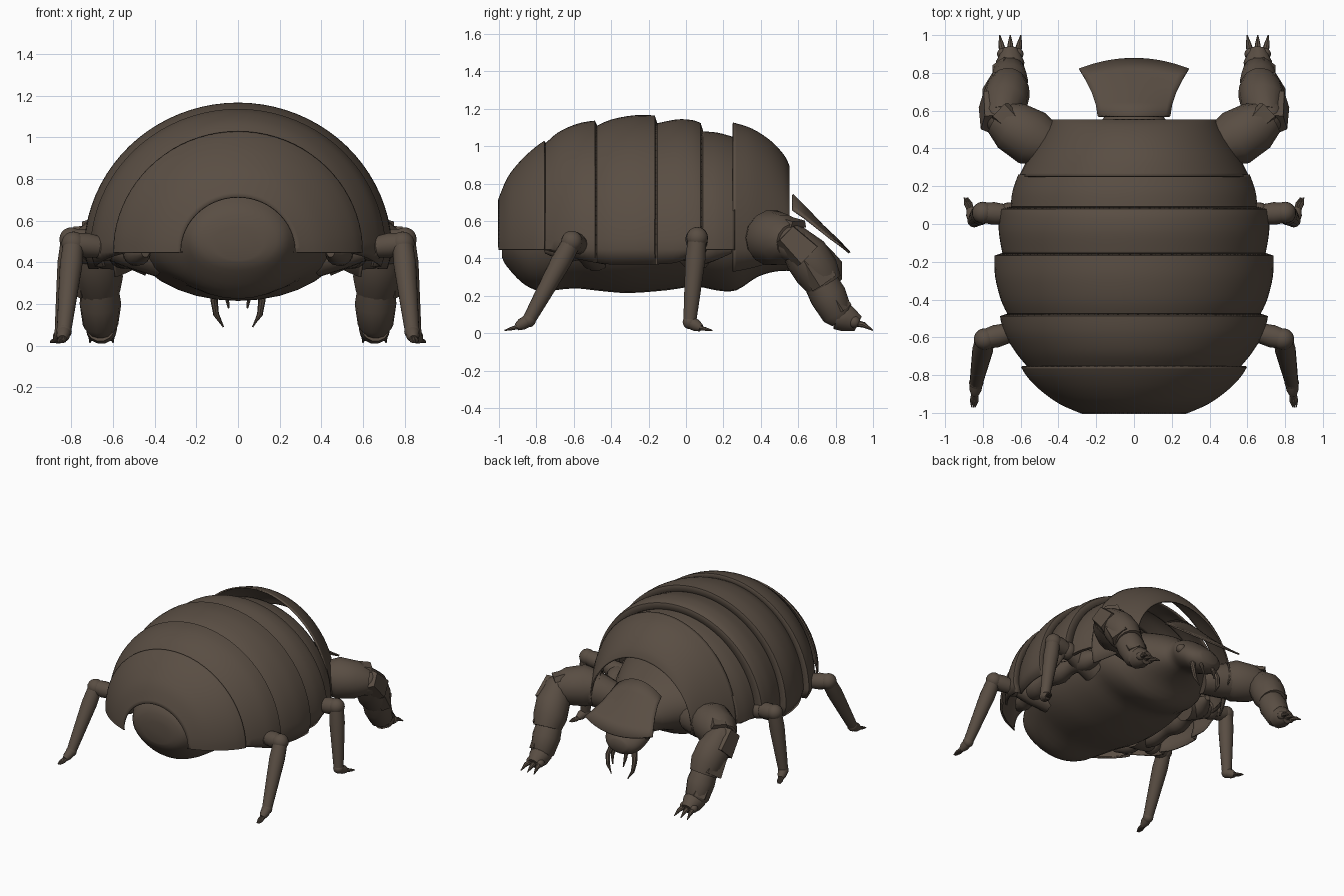
import bpy, bmesh, math
from mathutils import Vector

if "Cube" in bpy.data.objects:
    bpy.data.objects.remove(bpy.data.objects["Cube"])

brown = bpy.data.materials.new("dark_brown_chitin")
brown.use_nodes = True
color = (0.1, 0.075, 0.056, 1)
brown.diffuse_color = color
brown.node_tree.nodes["Principled BSDF"].inputs["Base Color"].default_value = color


def loft(name, rings, closed=True, thickness=0, angle=40):
    """Skin a list of point rings; closed rings are capped."""
    bm = bmesh.new()
    rows = [[bm.verts.new(p) for p in ring] for ring in rings]
    n = len(rows[0])
    for a, b in zip(rows, rows[1:]):
        for i in range(n if closed else n - 1):
            j = (i + 1) % n
            bm.faces.new((a[i], a[j], b[j], b[i]))
    if closed:
        bm.faces.new(rows[0][::-1])
        bm.faces.new(rows[-1])
    bmesh.ops.recalc_face_normals(bm, faces=bm.faces)
    mesh = bpy.data.meshes.new(name)
    bm.to_mesh(mesh)
    bm.free()
    mesh.materials.append(brown)
    obj = bpy.data.objects.new(name, mesh)
    bpy.context.collection.objects.link(obj)
    if thickness:
        solid = obj.modifiers.new("thickness", "SOLIDIFY")
        solid.thickness = thickness
        solid.offset = 0
    bpy.ops.object.select_all(action="DESELECT")
    obj.select_set(True)
    bpy.context.view_layer.objects.active = obj
    bpy.ops.object.shade_smooth_by_angle(angle=math.radians(angle))


def smooth_stations(stations, steps=4):
    """Catmull-Rom curve through a list of equal-length tuples."""
    s = [stations[0]] + stations + [stations[-1]]
    out = []
    for p, a, b, q in zip(s, s[1:], s[2:], s[3:]):
        for t in [k / steps for k in range(steps)]:
            out.append([.5 * (2 * v1 + (v2 - v0) * t + (2 * v0 - 5 * v1 + 4 * v2 - v3) * t ** 2
                              + (3 * v1 - v0 - 3 * v2 + v3) * t ** 3)
                        for v0, v1, v2, v3 in zip(p, a, b, q)])
    return out + [stations[-1]]


def tube(name, path, radii, sides=14):
    """Round limb swept along a path with a radius at each point."""
    pts = [Vector(p) for p in path]
    rings = []
    for i, p in enumerate(pts):
        d = (pts[min(i + 1, len(pts) - 1)] - pts[max(i - 1, 0)]).normalized()
        side = d.cross(Vector((0, 0, 1)) if abs(d.z) < 0.9 else Vector((0, 1, 0))).normalized()
        up = side.cross(d)
        rings.append([p + radii[i] * (math.cos(t) * side + math.sin(t) * up)
                      for t in [2 * math.pi * k / sides for k in range(sides)]])
    loft(name, rings)


def ball(name, center, radius):
    bpy.ops.mesh.primitive_uv_sphere_add(segments=18, ring_count=10, radius=radius, location=center)
    obj = bpy.context.object
    obj.name = name
    obj.data.materials.append(brown)
    bpy.ops.object.shade_smooth()


def armour(name, start, end, outward, width, depth):
    """Flared armour block lying on the outside of a limb."""
    a, b = Vector(start), Vector(end)
    d = (b - a).normalized()
    out = Vector(outward)
    out = (out - out.dot(d) * d).normalized()
    side = d.cross(out)
    rings = []
    for p, w, h in ((a, width * 0.8, depth * 0.75), (b, width, depth)):
        rings.append([p + side * u * w + out * v * h
                      for u, v in ((-1, -0.3), (-0.75, 1), (0.75, 1), (1, -0.3))])
    loft(name, rings, angle=20)


# Overlapping back shells: each station is y, half width, top z, bottom z
BASE, STEPS = 0.45, 40
shells = {
    "rear_shell": [(-1, .275, .712, .45), (-.95, .39, .83, .45), (-.88, .49, .92, .45),
                   (-.81, .56, .985, .45), (-.755, .595, 1.025, .45)],
    "hind_shell": [(-.76, .555, 1.0, .45), (-.68, .62, 1.07, .43), (-.58, .68, 1.115, .40),
                   (-.49, .705, 1.132, .38)],
    "broad_shell": [(-.485, .66, 1.1, .38), (-.4, .70, 1.137, .37), (-.28, .73, 1.16, .37),
                    (-.17, .735, 1.16, .37)],
    "middle_shell": [(-.165, .69, 1.115, .37), (-.05, .71, 1.138, .38), (.03, .71, 1.135, .42),
                     (.075, .705, 1.12, .45)],
    "fore_shell": [(.08, .65, 1.075, .45), (.17, .64, 1.067, .45), (.26, .61, 1.042, .45)],
    "collar_shell": [(.25, .605, 1.122, .33), (.35, .555, 1.09, .35), (.45, .495, 1.025, .38),
                     (.52, .45, .95, .41), (.55, .43, .89, .43)],
}
# The front rims of these shells turn in to meet the next shell
lips = {"hind_shell": (-.478, .665, 1.105, .38), "broad_shell": (-.158, .695, 1.12, .37),
        "middle_shell": (.087, .655, 1.08, .45)}
for name, stations in shells.items():
    rings = []
    for y, w, top, low in smooth_stations(stations) + ([lips[name]] if name in lips else []):
        arc = [(w * math.cos(t), y, BASE + (top - BASE) * math.sin(t))
               for t in [math.pi * k / STEPS for k in range(STEPS + 1)]]
        rings.append([(w * .97, y, low - .001)] + arc + [(-w * .97, y, low - .001)])
    loft(name, rings, closed=False, thickness=0.01)

# Soft body, neck and snout: y, half width, bottom z, top z
body = [(-.985, .12, .41, .57), (-.96, .22, .36, .66), (-.87, .29, .265, .75), (-.77, .35, .225, .80),
        (-.6, .46, .24, .85), (-.45, .51, .225, .85), (-.3, .52, .215, .85), (-.1, .51, .23, .85),
        (.05, .48, .25, .82), (.17, .45, .228, .78), (.27, .41, .23, .75), (.38, .34, .30, .70),
        (.48, .24, .33, .65), (.57, .155, .33, .58), (.66, .17, .29, .54), (.74, .16, .255, .48),
        (.80, .125, .26, .42), (.835, .07, .29, .38)]
loft("body_and_head", [[(w * math.cos(t), y, (lo + hi) / 2 + (hi - lo) / 2 * math.sin(t))
                        for t in [2 * math.pi * k / 32 for k in range(32)]]
                       for y, w, lo, hi in smooth_stations(body, 3)], angle=60)

# Flared plate over the neck: y, half width, z, side droop, front bulge
rows = []
for y, w, z, droop, bulge in ((.57, .19, .74, .08, 0), (.63, .20, .68, .06, .01), (.70, .225, .605, .04, .03),
                              (.77, .26, .54, .03, .045), (.82, .29, .485, .01, .055)):
    rows.append([(u * w, y + bulge * (1 - u * u), z - droop * u * u - bulge * (1 - u * u))
                 for u in [k / 8 - 1 for k in range(17)]])
loft("neck_plate", rows, closed=False, thickness=0.012)

for s, label in ((1, "left"), (-1, "right")):
    def at(*p):
        return (s * p[0], p[1], p[2])

    # Eyes and two pairs of hanging jaws
    ball(label + "_eye", at(.15, .70, .41), .035)
    tube(label + "_long_jaw", [at(.09, .76, .30), at(.115, .79, .22), at(.105, .80, .15), at(.07, .81, .09)],
         [.022, .018, .014, .004], 8)
    tube(label + "_short_jaw", [at(.05, .79, .30), at(.055, .82, .24), at(.045, .83, .18)],
         [.016, .012, .004], 8)

    # Heavy digging foreleg
    tube(label + "_fore_shoulder", [at(.30, .38, .45), at(.42, .42, .48), at(.50, .44, .50)], [.09, .12, .13])
    tube(label + "_fore_upper_arm", [at(.44, .41, .51), at(.54, .455, .51), at(.65, .52, .50), at(.72, .565, .49)],
         [.11, .15, .135, .095])
    ball(label + "_fore_elbow", at(.70, .57, .48), .10)
    tube(label + "_fore_forearm", [at(.70, .56, .52), at(.685, .64, .42), at(.67, .70, .33), at(.665, .74, .26)],
         [.08, .12, .12, .10])
    tube(label + "_fore_wrist", [at(.665, .71, .29), at(.66, .76, .20), at(.66, .81, .10), at(.66, .83, .07)],
         [.09, .10, .085, .06])
    tube(label + "_fore_foot", [at(.66, .80, .09), at(.655, .86, .08), at(.655, .92, .05)], [.07, .075, .045])
    armour(label + "_upper_arm_plate", at(.60, .49, .61), at(.71, .60, .57), at(.1, 0, 1), .06, .03)
    armour(label + "_elbow_plate", at(.76, .53, .53), at(.755, .65, .41), at(1, .1, .2), .085, .055)
    armour(label + "_forearm_plate", at(.745, .64, .42), at(.73, .74, .27), at(1, .4, .3), .08, .05)
    armour(label + "_wrist_plate", at(.70, .74, .26), at(.685, .83, .12), at(.6, .6, .3), .055, .05)
    for k in (-1, 0, 1):
        x = .655 + k * .038
        ball(label + "_fore_knuckle", at(x, .90, .06), .032)
        tube(label + "_fore_claw", [at(x, .90, .055), at(x + k * .01, .95, .045), at(x + k * .018, 1, .015)],
             [.02, .015, .003], 8)

    # Slender walking legs: hip, knee, ankle, claw tips
    legs = {
        "middle": [(.42, .05, .42), (.66, .05, .49), (.80, .06, .51), (.845, .02, .06), (.89, .14, .015)],
        "hind": [(.38, -.48, .42), (.64, -.57, .47), (.79, -.61, .49), (.835, -.84, .07), (.85, -.97, .015)],
    }
    for part, (root, hip, knee, ankle, tip) in legs.items():
        tag = label + "_" + part
        root, hip, knee, ankle, tip = [Vector(at(*p)) for p in (root, hip, knee, ankle, tip)]
        tube(tag + "_hip", [root, root.lerp(hip, .5), hip], [.09, .075, .05])
        ball(tag + "_hip_joint", hip, .065)
        tube(tag + "_thigh", [hip, hip.lerp(knee, .6), knee], [.05, .06, .052])
        ball(tag + "_knee", knee, .058)
        tube(tag + "_shin", [knee, knee.lerp(ankle, .25), knee.lerp(ankle, .75), ankle],
             [.05, .055, .042, .035])
        ball(tag + "_ankle", ankle, .038)
        mid = ankle.lerp(tip, .5) + Vector((0, 0, -.01))
        tube(tag + "_foot", [ankle, ankle.lerp(mid, .6), mid], [.034, .032, .02])
        for k in (-1, 0, 1):
            spread = Vector((k * .014, 0, 0))
            tube(tag + "_claw", [mid + spread * .6, mid.lerp(tip, .5) + spread, tip + spread * .6],
                 [.012, .009, .003], 8)

    # Wavy soft flank closing the gap between belly and shell rim
    flank = [(-.75 + i * .045, min(.065 + .012 * math.sin(i * 1.1), .02 + i * .02, .02 + (22 - i) * .02))
             for i in range(23)]
    tube(label + "_flank", [at(.55 - .35 * (y + .2) ** 2, y, .445) for y, r in flank],
         [r for y, r in flank], 16)
